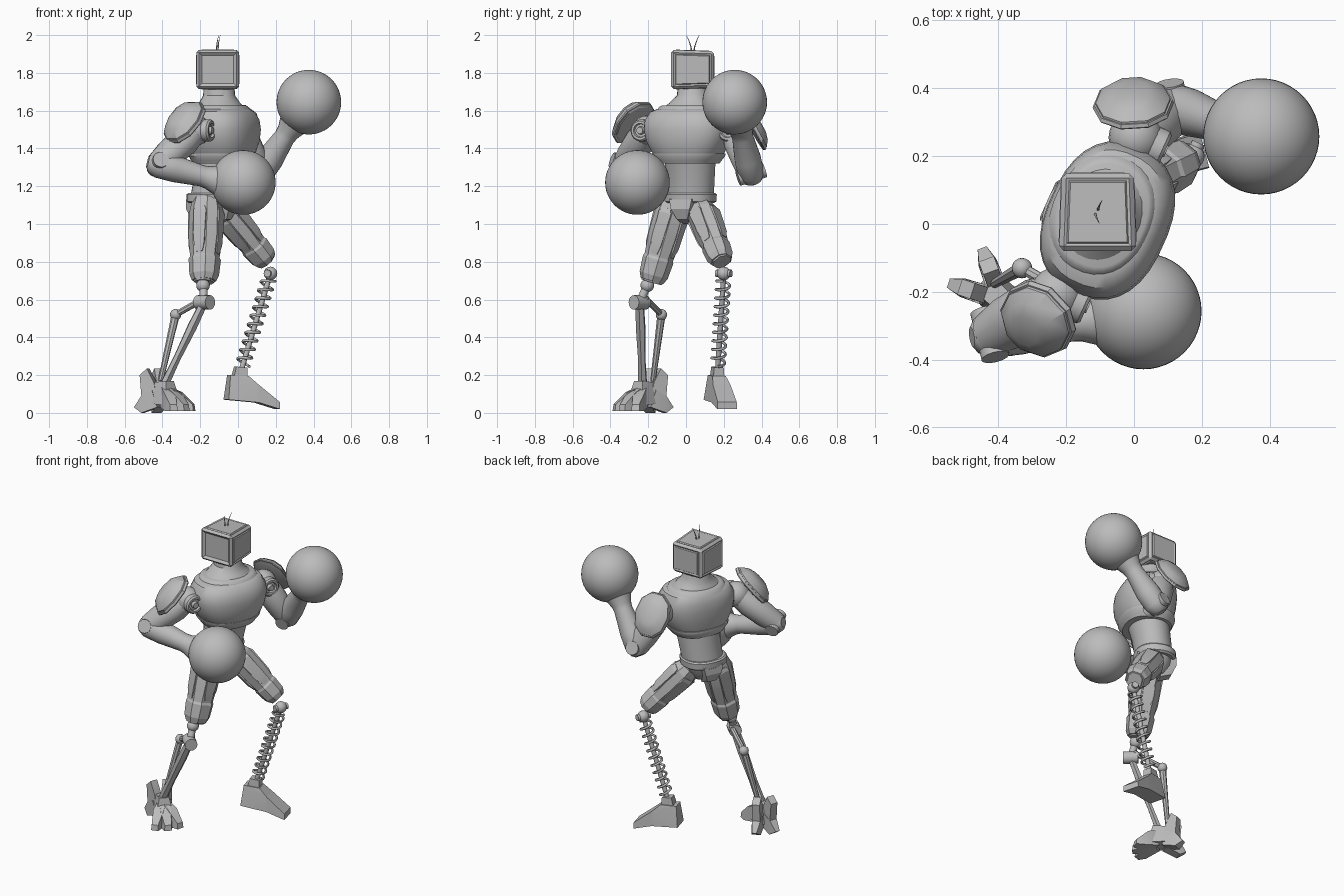
import bpy, bmesh, math
from mathutils import Vector as V

if "Cube" in bpy.data.objects:
    bpy.data.objects.remove(bpy.data.objects["Cube"])

grey = bpy.data.materials.new("plain grey")
grey.use_nodes = True
grey.diffuse_color = (0.5, 0.5, 0.5, 1)
grey.node_tree.nodes["Principled BSDF"].inputs["Base Color"].default_value = (0.5, 0.5, 0.5, 1)

FWD = V((0.91, -0.41, 0)).normalized()    # the way the twisted body faces
SIDE = V((0.41, 0.91, 0)).normalized()    # towards its left shoulder
UP = V((0, 0, 1))


def finish(name, mesh, angle=35):
    mesh.materials.clear()
    mesh.materials.append(grey)
    mesh.shade_smooth()
    mesh.set_sharp_from_angle(angle=math.radians(angle))
    ob = bpy.data.objects.new(name, mesh)
    bpy.context.collection.objects.link(ob)
    return ob


def from_bm(name, bm, angle=35):
    bmesh.ops.recalc_face_normals(bm, faces=bm.faces)
    mesh = bpy.data.meshes.new(name)
    bm.to_mesh(mesh)
    bm.free()
    return finish(name, mesh, angle)


def loft(name, rings, n=20, power=2, angle=35):
    """Skin over rings of (centre, x axis, y axis, x radius, y radius)."""
    bm = bmesh.new()
    loops = []
    for c, ax, ay, rx, ry in rings:
        loop = []
        for i in range(n):
            a = math.tau * (i + 0.5) / n
            x, y = math.cos(a), math.sin(a)
            x = math.copysign(abs(x) ** (2 / power), x)
            y = math.copysign(abs(y) ** (2 / power), y)
            loop.append(bm.verts.new(c + ax * x * rx + ay * y * ry))
        loops.append(loop)
    for p, q in zip(loops, loops[1:]):
        for i in range(n):
            j = (i + 1) % n
            bm.faces.new((p[i], p[j], q[j], q[i]))
    bm.faces.new(loops[0])
    bm.faces.new(loops[-1])
    return from_bm(name, bm, angle)


def limb(name, a, b, prof, n=20, power=2, hint=FWD, angle=35):
    """Loft along a to b; the profile holds (position, x radius, y radius)."""
    a, b = V(a), V(b)
    z = (b - a).normalized()
    x = (hint - z * hint.dot(z)).normalized()
    y = z.cross(x)
    return loft(name, [(a.lerp(b, t), x, y, rx, ry) for t, rx, ry in prof], n, power, angle)


def rod(name, a, b, r0, r1=None, n=16):
    r1 = r1 or r0
    return limb(name, a, b, [(0, r0, r0), (1, r1, r1)], n, hint=V((0.3, 0.5, 0.8)))


def stack(name, rings, n=32, power=2):
    return loft(name, [(V((x, y, z)), SIDE, FWD, ru, rv) for x, y, z, ru, rv in rings], n, power)


def ball(name, c, r, seg=20):
    bm = bmesh.new()
    bmesh.ops.create_uvsphere(bm, u_segments=seg, v_segments=seg // 2, radius=r)
    bmesh.ops.translate(bm, verts=bm.verts, vec=V(c))
    return from_bm(name, bm, 60)


def hull(name, origin, f, pts):
    """Block from (forward, half width, height) points, mirrored across its heading."""
    s = UP.cross(f)
    bm = bmesh.new()
    for x, w, z in pts:
        for sign in (1, -1):
            bm.verts.new(V(origin) + f * x + s * w * sign + UP * z)
    res = bmesh.ops.convex_hull(bm, input=bm.verts)
    bmesh.ops.delete(bm, geom=list({g for g in res["geom_interior"] if isinstance(g, bmesh.types.BMVert)}),
                     context="VERTS")
    bmesh.ops.dissolve_limit(bm, angle_limit=0.03, verts=bm.verts, edges=bm.edges)
    return from_bm(name, bm, 20)


def tube(name, pts, r, tip=1.0):
    cu = bpy.data.curves.new(name, "CURVE")
    cu.dimensions, cu.bevel_depth, cu.bevel_resolution, cu.use_fill_caps = "3D", r, 1, True
    sp = cu.splines.new("POLY")
    sp.points.add(len(pts) - 1)
    for i, (p, q) in enumerate(zip(sp.points, pts)):
        p.co = (*q, 1)
        p.radius = 1 + (tip - 1) * i / (len(pts) - 1)
    tmp = bpy.data.objects.new(name + " path", cu)
    bpy.context.collection.objects.link(tmp)
    dg = bpy.context.evaluated_depsgraph_get()
    mesh = bpy.data.meshes.new_from_object(tmp.evaluated_get(dg))
    bpy.data.objects.remove(tmp)
    return finish(name, mesh, 60)


# Head: bevelled box with a panel on each side and a sunken screen in front
bm = bmesh.new()
bmesh.ops.create_cube(bm, size=1)
for v in bm.verts:
    k = 1 if v.co.y < 0 else 0.93
    v.co = V((-0.107 + v.co.x * 0.228 * k, 0.035 + v.co.y * 0.228, 1.818 + v.co.z * 0.208 * k))
bmesh.ops.bevel(bm, geom=bm.edges[:], offset=0.014, segments=1, affect="EDGES")
bm.normal_update()
for face in [f for f in bm.faces if f.calc_area() > 0.02]:
    front = face.normal.y < -0.9
    bmesh.ops.inset_individual(bm, faces=[face], thickness=0.022 if front else 0.012,
                               depth=-0.012 if front else -0.004)
    if not front:
        bmesh.ops.inset_individual(bm, faces=[face], thickness=0.006, depth=0.006)
from_bm("head", bm, 20)
for side, label in ((-1, "right"), (1, "left")):
    tube(label + "_antenna", [V((-0.11 + side * 0.004 + 0.012 * t * t, 0.036 + side * (0.006 + 0.028 * t ** 1.5),
                                 1.915 + 0.085 * t)) for t in (0, 0.3, 0.6, 0.8, 1)], 0.004, 0.2)

# Neck, chest shell, belly and hips
stack("neck", [(-0.1, 0.037, 1.74, 0.08, 0.08), (-0.1, 0.037, 1.68, 0.085, 0.085),
               (-0.098, 0.03, 1.645, 0.115, 0.105), (-0.092, 0.025, 1.60, 0.17, 0.135)], 24)
stack("collar", [(-0.092, 0.025, 1.595, 0.185, 0.15), (-0.092, 0.025, 1.62, 0.17, 0.137),
                 (-0.092, 0.025, 1.627, 0.155, 0.125)], power=2.2)
stack("chest", [(-0.09, 0.02, 1.61, 0.17, 0.135), (-0.085, 0.015, 1.595, 0.205, 0.155),
                (-0.08, 0.01, 1.55, 0.23, 0.175), (-0.078, 0.01, 1.50, 0.235, 0.18),
                (-0.078, 0.01, 1.44, 0.222, 0.175), (-0.08, 0.012, 1.385, 0.195, 0.163),
                (-0.085, 0.015, 1.345, 0.168, 0.148), (-0.09, 0.017, 1.325, 0.15, 0.13)], power=2.4)
stack("chest_rim", [(-0.083, 0.015, 1.372, 0.193, 0.163), (-0.085, 0.015, 1.36, 0.191, 0.163),
                    (-0.087, 0.015, 1.335, 0.17, 0.15), (-0.088, 0.015, 1.32, 0.16, 0.142)], power=2.4)
stack("belly", [(-0.095, 0.02, 1.35, 0.14, 0.125), (-0.115, 0.025, 1.25, 0.13, 0.115),
                (-0.135, 0.022, 1.15, 0.128, 0.113)])
stack("hip_band", [(-0.138, 0.022, 1.165, 0.132, 0.118), (-0.14, 0.022, 1.157, 0.14, 0.125),
                   (-0.142, 0.022, 1.12, 0.138, 0.122), (-0.142, 0.022, 1.11, 0.125, 0.11)], power=2.3)
stack("pelvis", [(-0.142, 0.022, 1.12, 0.115, 0.105), (-0.14, 0.02, 1.07, 0.10, 0.095),
                 (-0.135, 0.02, 1.02, 0.06, 0.06)], 16)
for name, f in (("front_hip_plate", FWD), ("rear_hip_plate", -FWD)):
    hull(name, (-0.14, 0.02, 0), f, [(0.05, 0.075, 1.14), (0.12, 0.065, 1.13), (0.125, 0.055, 1.08),
                                     (0.10, 0.03, 1.025), (0.03, 0.03, 1.0)])

# Arms: shoulder joint, dished shoulder plate, upper arm, forearm with flared cuff, glove
ARMS = {
    "right": [(-0.225, -0.205, 1.495), (-0.425, -0.325, 1.315), (-0.115, -0.28, 1.235),
              (0.028, -0.257, 1.22), (-0.25, -0.25, 1.50), (-0.32, -0.315, 1.58)],
    "left": [(0.005, 0.255, 1.495), (0.115, 0.345, 1.265), (0.29, 0.285, 1.525),
             (0.375, 0.258, 1.645), (0.0, 0.315, 1.49), (-0.005, 0.395, 1.535)],
}
for label, pts in ARMS.items():
    sh, el, wr, glove, p0, p1 = map(V, pts)
    ball(label + "_shoulder_joint", sh, 0.08)
    hub = sh + FWD * 0.05
    limb(label + "_shoulder_disc", hub, hub + FWD * 0.045,
         [(0, 0.058, 0.058), (0.8, 0.058, 0.058), (1, 0.05, 0.05), (1, 0.038, 0.038),
          (0.7, 0.034, 0.034), (0.7, 0.022, 0.022), (1.1, 0.018, 0.018)], hint=UP)
    rod(label + "_shoulder_axle", sh - SIDE * (0.1 if label == "left" else -0.1), sh, 0.06)
    limb(label + "_shoulder_plate", p0.lerp(p1, 0.35), p1,
         [(0, 0.118, 0.10), (0.12, 0.135, 0.112), (0.4, 0.132, 0.11), (0.8, 0.10, 0.08), (1, 0.06, 0.045)],
         10, 2.2, UP, 28)
    limb(label + "_shoulder_plate_rim", p0.lerp(p1, 0.38), p0.lerp(p1, 0.55),
         [(0, 0.138, 0.116), (0.3, 0.142, 0.12), (1, 0.138, 0.116)], 10, 2.2, UP, 28)
    limb(label + "_upper_arm", sh, el, [(0, 0.065, 0.065), (0.3, 0.085, 0.08), (0.7, 0.082, 0.075),
                                       (1, 0.066, 0.066)], 16)
    limb(label + "_forearm", el, wr, [(-0.17, 0.03, 0.03), (-0.12, 0.052, 0.052), (0, 0.07, 0.07),
                                      (0.3, 0.073, 0.07), (0.75, 0.056, 0.056), (0.85, 0.06, 0.06),
                                      (1, 0.078, 0.078), (1.15, 0.095, 0.095)], 24)
    axle = (wr - el).cross(sh - el).normalized()
    rod(label + "_elbow_disc", el - axle * 0.074, el + axle * 0.074, 0.042)
    ball(label + "_glove", glove, 0.171, 48)

# Thighs: faceted shells with raised panels and a heavier cuff above the knee
THIGHS = {
    "right": ((-0.165, -0.055, 1.13), (-0.18, -0.18, 0.70), 1.0),
    "left": ((-0.085, 0.075, 1.09), (0.15, 0.188, 0.805), 0.92),
}
for label, (a, b, k) in THIGHS.items():
    a, b = V(a), V(b)
    limb(label + "_thigh", a, b, [(0, 0.07 * k, 0.07 * k), (0.12, 0.085 * k, 0.085 * k),
                                  (0.45, 0.088 * k, 0.085 * k), (0.95, 0.064 * k, 0.066 * k),
                                  (1.02, 0.05 * k, 0.055 * k)], 8, 2.4, angle=15)
    limb(label + "_knee_cuff", a, b, [(0.7, 0.074 * k, 0.074 * k), (0.74, 0.083 * k, 0.08 * k),
                                      (0.93, 0.076 * k, 0.074 * k), (1, 0.062 * k, 0.06 * k)], 8, 2.4, angle=15)
    axis = (b - a).normalized()
    across = axis.cross(FWD).normalized()
    for name, way in (("outer", across), ("inner", -across), ("front", across.cross(axis)),
                      ("rear", axis.cross(across))):
        off = way * 0.075 * k
        limb(f"{label}_{name}_thigh_panel", a.lerp(b, 0.12) + off, a.lerp(b, 0.68) + off * 0.93,
             [(0, 0.008, 0.025), (0.1, 0.018, 0.042), (0.8, 0.016, 0.034), (1, 0.006, 0.02)],
             4, 5, way, 15)

# Left lower leg: ball knee, coil spring round a rod
knee, ankle = V((0.172, 0.2, 0.738)), V((0.02, 0.168, 0.235))
ball("left_knee", knee, 0.036)
rod("left_knee_pin", knee - SIDE * 0.043, knee + SIDE * 0.043, 0.02)
rod("left_shin_rod", knee, ankle, 0.014)
down = (ankle - knee).normalized()
sx = down.cross(V((0, 1, 0))).normalized()
sy = down.cross(sx)
STEPS, TURNS = 200, 10
coil = []
for i in range(STEPS + 1):
    t = i / STEPS
    a = math.tau * TURNS * t
    coil.append(knee.lerp(ankle, 0.06 + 0.9 * t) + (sx * math.cos(a) + sy * math.sin(a)) * 0.036)
tube("left_shin_spring", coil, 0.0075)

# Left foot: heel block and sloping toe
head = V((math.cos(0.26), math.sin(0.26), 0))
base = (0.0, 0.163, 0)
hull("left_heel", base, head, [(-0.065, 0.055, 0.07), (-0.05, 0.036, 0.2), (0.05, 0.036, 0.195),
                              (0.1, 0.055, 0.055), (0.1, 0.048, 0.15)])
hull("left_toe", base, head, [(0.1, 0.055, 0.055), (0.1, 0.048, 0.15), (0.215, 0.055, 0.02), (0.215, 0.052, 0.058)])
hull("left_ankle", base, head, [(-0.03, 0.03, 0.19), (0.045, 0.03, 0.19), (-0.015, 0.026, 0.245), (0.045, 0.026, 0.24)])

# Right lower leg: ball knee, barrel joint, main shin and a hinged rear strut
knee, barrel, ankle = V((-0.185, -0.205, 0.675)), V((-0.18, -0.245, 0.585)), V((-0.385, -0.23, 0.16))
hinge = V((-0.33, -0.13, 0.52))
ball("right_knee", knee, 0.036)
rod("right_knee_link", knee, barrel, 0.022)
heading = V((0.72, -0.69, 0)).normalized()
rod("right_barrel", barrel - heading * 0.045, barrel + heading * 0.045, 0.038)
limb("right_shin", barrel, ankle, [(0, 0.02, 0.026), (0.3, 0.024, 0.03), (0.7, 0.018, 0.024), (1, 0.022, 0.028)],
     6, hint=heading, angle=15)
rod("right_upper_strut", barrel + V((0, 0.03, 0.02)), hinge, 0.017, n=8)
ball("right_strut_hinge", hinge, 0.03)
rod("right_lower_strut", hinge, (-0.41, -0.175, 0.17), 0.022, 0.014, 8)

# Right foot: hub, splayed toes and upright heel spurs
foot = (-0.39, -0.225, 0)
hull("right_foot_hub", foot, heading, [(-0.08, 0.05, 0.05), (0.07, 0.06, 0.04), (-0.06, 0.035, 0.16),
                                      (0.04, 0.03, 0.17)])
for i, name in enumerate(("outer", "middle", "inner")):
    a = math.atan2(heading.y, heading.x) + (i - 1) * 0.5
    f = V((math.cos(a), math.sin(a), 0))
    hull(f"right_{name}_toe", foot, f, [(0.02, 0.03, 0.03), (0.02, 0.025, 0.14), (0.09, 0.032, 0.11),
                                        (0.12, 0.034, 0.01), (0.165, 0.022, 0.01), (0.16, 0.02, 0.045)])
for i, name in enumerate(("outer", "inner")):
    a = math.atan2(-heading.y, -heading.x) + (i - 0.5) * 0.9
    f = V((math.cos(a), math.sin(a), 0))
    hull(f"right_{name}_heel_spur", foot, f, [(0.03, 0.025, 0.05), (0.05, 0.024, 0.16), (0.09, 0.024, 0.235),
                                              (0.13, 0.024, 0.20), (0.12, 0.025, 0.09)])
    hull(f"right_{name}_heel_claw", foot, f, [(0.03, 0.03, 0.03), (0.06, 0.03, 0.12), (0.12, 0.026, 0.09),
                                              (0.165, 0.014, 0.03), (0.12, 0.028, 0.0)])
